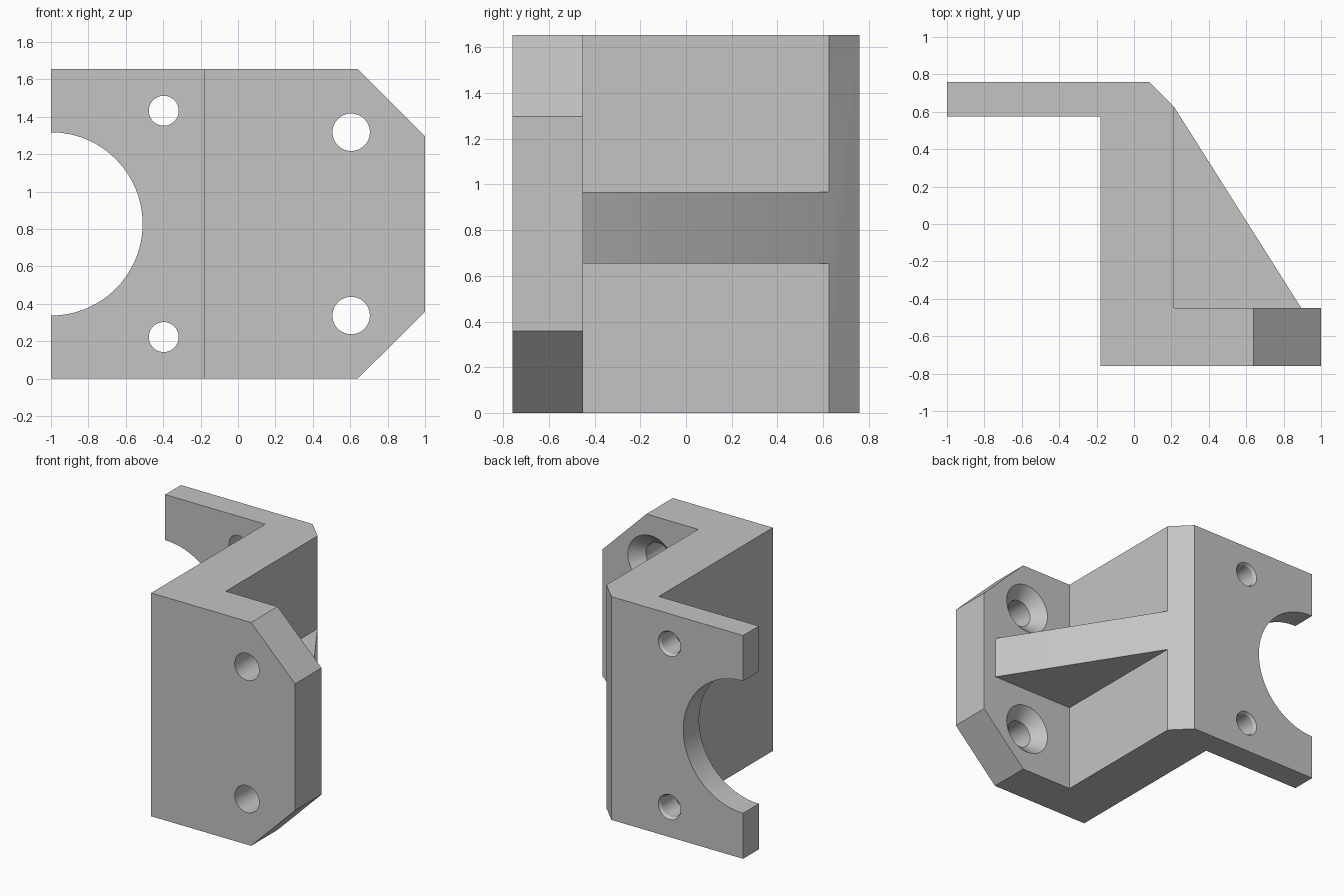
import bpy, bmesh, math
from mathutils import Vector

if "Cube" in bpy.data.objects:
    bpy.data.objects.remove(bpy.data.objects["Cube"], do_unlink=True)

HEIGHT = 1.655
FRONT, PLATE_BACK, REAR_FACE, BACK = -0.76, -0.45, 0.575, 0.76

grey = bpy.data.materials.new("plain grey")
grey.use_nodes = True
grey.diffuse_color = (0.55, 0.55, 0.55, 1)
grey.node_tree.nodes["Principled BSDF"].inputs["Base Color"].default_value = grey.diffuse_color


def make_object(name, bm):
    bmesh.ops.recalc_face_normals(bm, faces=bm.faces)
    mesh = bpy.data.meshes.new(name)
    bm.to_mesh(mesh)
    bm.free()
    mesh.materials.append(grey)
    obj = bpy.data.objects.new(name, mesh)
    bpy.context.collection.objects.link(obj)
    return obj


def prism(name, points, depth):
    """Extrude a flat outline of 3D points along a vector."""
    bm = bmesh.new()
    face = bm.faces.new([bm.verts.new(p) for p in points])
    grown = bmesh.ops.extrude_face_region(bm, geom=[face])["geom"]
    bmesh.ops.translate(bm, vec=Vector(depth),
                        verts=[v for v in grown if isinstance(v, bmesh.types.BMVert)])
    return make_object(name, bm)


def turned_cutter(name, x, z, profile, sides=48):
    """Round cutter along y, from (y, radius) pairs."""
    bm = bmesh.new()
    rings = []
    for y, r in profile:
        angles = [math.tau * i / sides for i in range(sides)]
        rings.append([bm.verts.new((x + r * math.cos(a), y, z + r * math.sin(a))) for a in angles])
    for a, b in zip(rings, rings[1:]):
        for i in range(sides):
            j = (i + 1) % sides
            bm.faces.new((a[i], a[j], b[j], b[i]))
    bm.faces.new(rings[0])
    bm.faces.new(rings[-1])
    return make_object(name, bm)


def combine(body, tool, operation):
    """Apply a boolean and discard the tool."""
    mod = body.modifiers.new("boolean", "BOOLEAN")
    mod.operation, mod.solver, mod.object = operation, "EXACT", tool
    bpy.context.view_layer.objects.active = body
    bpy.ops.object.modifier_apply(modifier=mod.name)
    bpy.data.objects.remove(tool, do_unlink=True)


# Z-shaped bracket body: rear flange, web and front plate
outline = [(-1, BACK), (-1, REAR_FACE), (-0.18, REAR_FACE), (-0.18, FRONT), (1, FRONT),
           (1, PLATE_BACK), (0.215, PLATE_BACK), (0.215, 0.625), (0.08, BACK)]
bracket = prism("bracket", [(x, y, 0) for x, y in outline], (0, 0, HEIGHT))

# Sloping rib, sunk slightly into web and plate
rib_outline = [(0.215, 0.625), (0.895, PLATE_BACK), (0.895, -0.55), (0.1, -0.55), (0.1, 0.625)]
rib = prism("rib", [(x, y, 0.655) for x, y in rib_outline], (0, 0, 0.312))
combine(bracket, rib, "UNION")

# Cut corners of the front plate
for edge, s in ((0, 1), (HEIGHT, -1)):
    corner = [(0.64, edge), (1, edge + s * 0.358), (1.2, edge + s * 0.358),
              (1.2, edge - s * 0.2), (0.64, edge - s * 0.2)]
    cutter = prism("corner_cutter", [(x, -0.9, z) for x, z in corner], (0, 0.55, 0))
    combine(bracket, cutter, "DIFFERENCE")

# Mounting holes: countersunk in the plate, lightly chamfered in the flange
middle = HEIGHT / 2
for s in (1, -1):
    screw = [(-0.9, 0.1), (PLATE_BACK - 0.087, 0.1), (PLATE_BACK, 0.187), (-0.4, 0.187)]
    combine(bracket, turned_cutter("screw_cutter", 0.605, middle + s * 0.49, screw), "DIFFERENCE")
    pin = [(0.5, 0.08), (BACK - 0.02, 0.08), (BACK, 0.092), (0.8, 0.092)]
    combine(bracket, turned_cutter("pin_cutter", -0.397, middle + s * 0.605, pin), "DIFFERENCE")

# Half-round notch in the rear flange
notch = turned_cutter("notch_cutter", -1, middle, [(0.4, 0.49), (0.9, 0.49)], 96)
combine(bracket, notch, "DIFFERENCE")

bpy.ops.object.select_all(action="DESELECT")
bracket.select_set(True)
bpy.context.view_layer.objects.active = bracket
bpy.ops.object.shade_smooth_by_angle(angle=math.radians(30))
